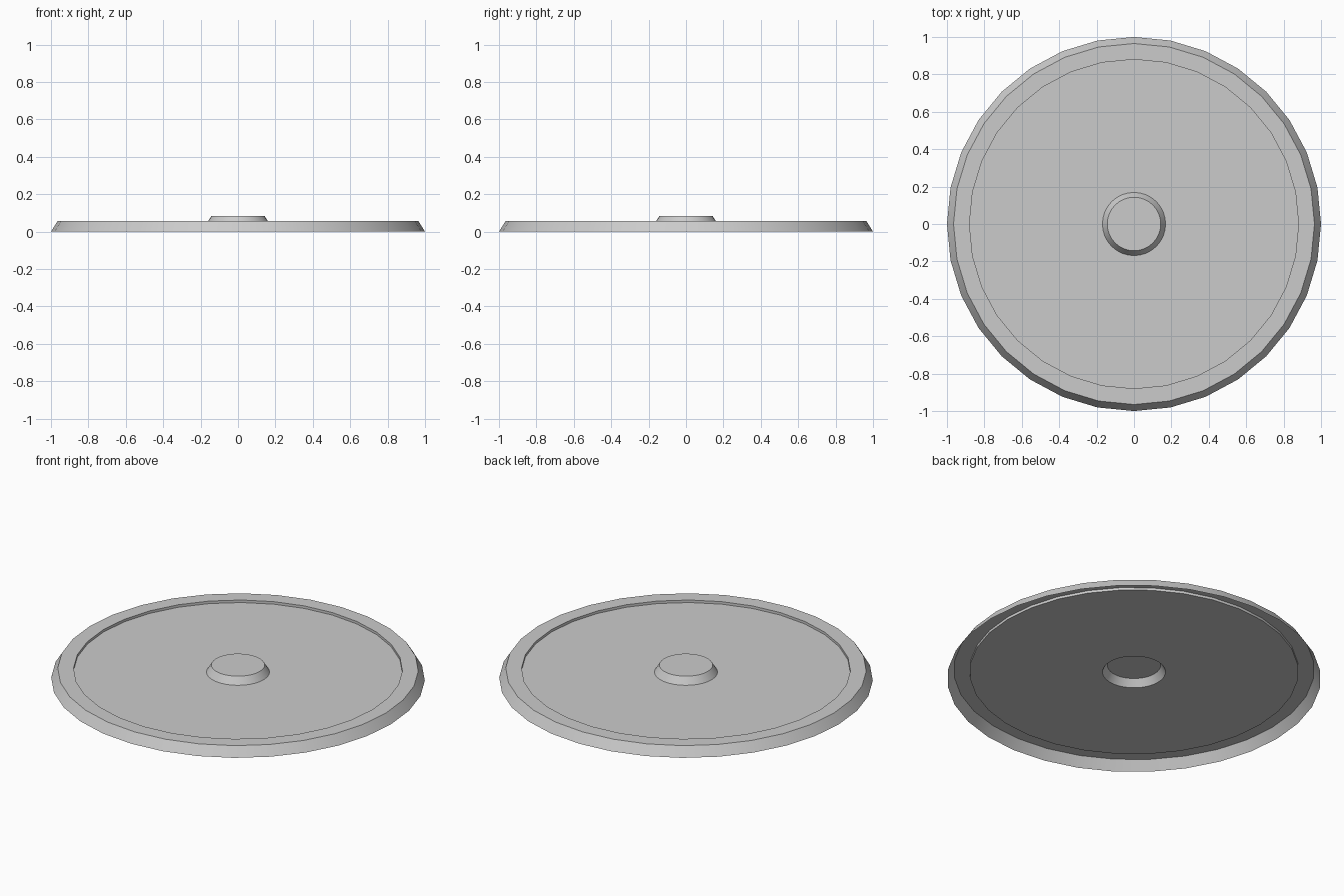
import bpy, bmesh, math

if "Cube" in bpy.data.objects:
    bpy.data.objects.remove(bpy.data.objects["Cube"])

SIDES = 32


def lathe(name, profile, cap=False):
    """Revolve an (r, z) profile, listed from outside in, as an open shell."""
    bm = bmesh.new()
    rings = []
    for r, z in profile:
        rings.append([bm.verts.new((r * math.cos(2 * math.pi * i / SIDES),
                                    r * math.sin(2 * math.pi * i / SIDES), z))
                      for i in range(SIDES)])
    for a, b in zip(rings, rings[1:]):
        for i in range(SIDES):
            j = (i + 1) % SIDES
            bm.faces.new((a[i], a[j], b[j], b[i]))
    if cap:
        bm.faces.new(rings[-1])
    mesh = bpy.data.meshes.new(name)
    bm.to_mesh(mesh)
    bm.free()
    obj = bpy.data.objects.new(name, mesh)
    bpy.context.collection.objects.link(obj)
    bpy.ops.object.select_all(action='DESELECT')
    obj.select_set(True)
    bpy.context.view_layer.objects.active = obj
    bpy.ops.object.shade_smooth_by_angle(angle=math.radians(30))
    return obj


# Thin pressed lid, open underneath: sloped wall, flat rim, sunken floor, hollow raised boss
lathe("lid", [(1.0, 0.0), (0.965, 0.056), (0.88, 0.056), (0.88, 0.041),
              (0.169, 0.041), (0.143, 0.083)], cap=True)
